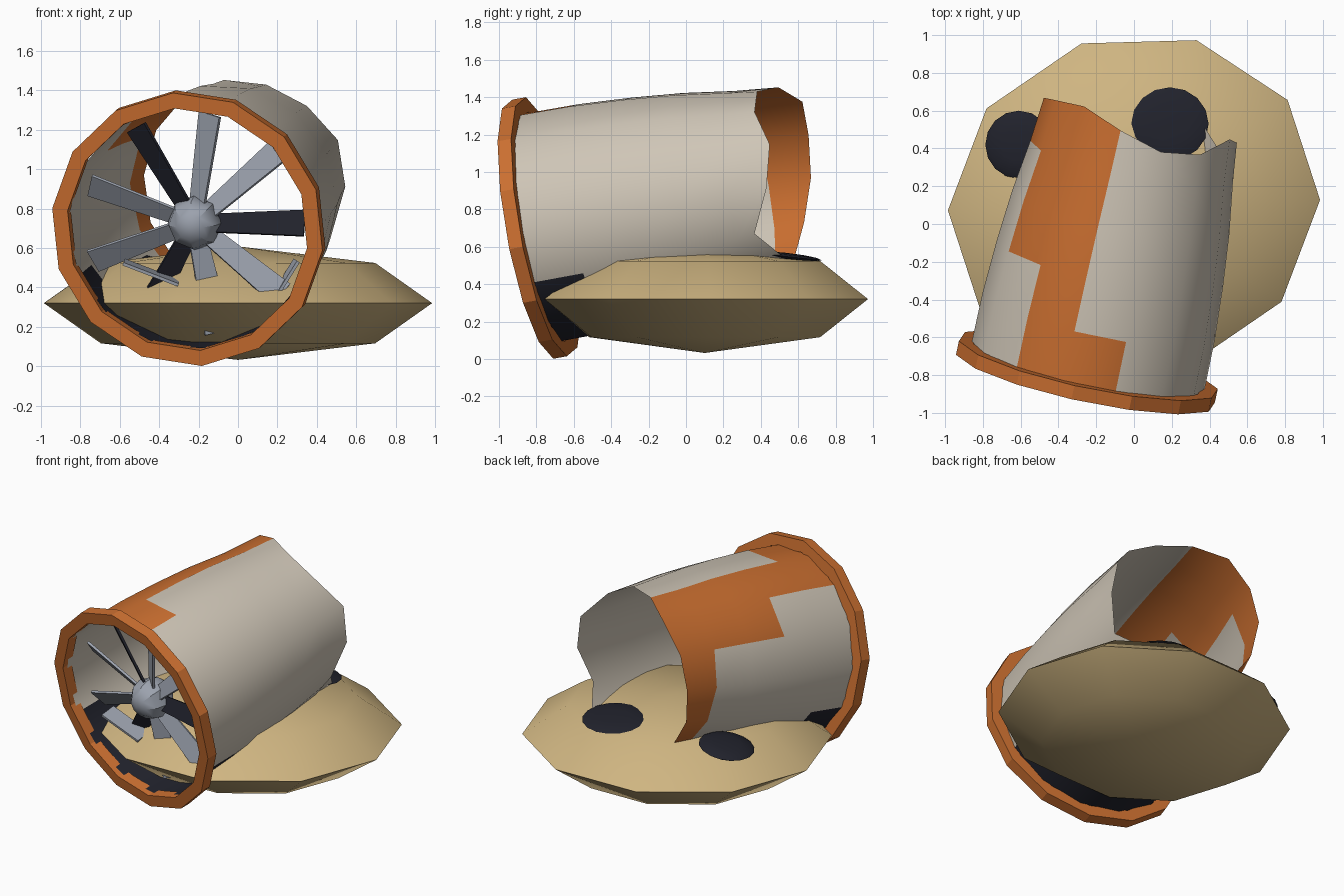
import bpy
import bmesh
from math import sin, cos, radians, tau
from mathutils import Matrix, Vector

if "Cube" in bpy.data.objects:
    bpy.data.objects.remove(bpy.data.objects["Cube"], do_unlink=True)


def material(name, rgb):
    m = bpy.data.materials.new(name)
    m.use_nodes = True
    m.diffuse_color = (*rgb, 1)
    m.node_tree.nodes["Principled BSDF"].inputs["Base Color"].default_value = (*rgb, 1)
    return m


SAND = material("sand", (0.62, 0.46, 0.22))
CREAM = material("cream paint", (0.62, 0.56, 0.47))
ORANGE = material("orange paint", (0.6, 0.16, 0.03))
SOOT = material("charcoal", (0.015, 0.016, 0.025))
METAL = material("grey metal", (0.33, 0.36, 0.42))

# Engine frame: local z runs backwards along the axis, local y is up
YAW, PITCH = radians(12), radians(10)
axis = Vector((sin(YAW) * cos(PITCH), cos(YAW) * cos(PITCH), sin(PITCH)))
side = Vector((cos(YAW), -sin(YAW), 0))
up = side.cross(axis)
ENGINE = Matrix((side, up, axis)).transposed().to_4x4()
ENGINE.translation = (-0.25, -0.785, 0.70)
SIDES = 14


def add(name, bm, mats, matrix=Matrix(), smooth=False):
    mesh = bpy.data.meshes.new(name)
    bm.to_mesh(mesh)
    bm.free()
    obj = bpy.data.objects.new(name, mesh)
    bpy.context.collection.objects.link(obj)
    for m in mats:
        mesh.materials.append(m)
    mesh.transform(matrix)
    if smooth:
        bpy.ops.object.select_all(action="DESELECT")
        obj.select_set(True)
        bpy.context.view_layer.objects.active = obj
        bpy.ops.object.shade_smooth_by_angle(angle=radians(32))
    return obj


def ellipsoid(name, mat, centre, radii, segments, rings, turn=Matrix()):
    bm = bmesh.new()
    bmesh.ops.create_uvsphere(bm, u_segments=segments, v_segments=rings, radius=1)
    place = Matrix.Translation(centre) @ turn @ Matrix.Diagonal((*radii, 1))
    return add(name, bm, [mat], place, True)


def ring_of(bm, radius, depths, start):
    """One loop of vertices around the engine axis."""
    return [bm.verts.new((radius * cos(start + tau * i / SIDES),
                          radius * sin(start + tau * i / SIDES), depths[i]))
            for i in range(SIDES)]


def bridge(bm, a, b):
    return [bm.faces.new((a[i], a[(i + 1) % SIDES], b[(i + 1) % SIDES], b[i]))
            for i in range(SIDES)]


# Sand mound and scorch patches
ellipsoid("sand_mound", SAND, (0, 0.1, 0.32), (0.994, 0.9, 0.288), 10, 4,
          Matrix.Rotation(radians(18), 4, "Z"))
ellipsoid("scorch_patch_rear", SOOT, (0.19, 0.53, 0.548), (0.205, 0.195, 0.02), 16, 6,
          Matrix.Rotation(radians(-6), 4, "X"))
ellipsoid("scorch_patch_side", SOOT, (-0.61, 0.42, 0.525), (0.18, 0.18, 0.03), 16, 6,
          Matrix.Rotation(radians(-10), 4, "Y"))

# Intake lip
bm = bmesh.new()
loops = [ring_of(bm, r, [d] * SIDES, radians(94))
         for r, d in ((0.705, -0.035), (0.705, 0.04), (0.625, 0.04), (0.625, -0.035))]
for k in range(4):
    bridge(bm, loops[k], loops[(k + 1) % 4])
add("intake_lip", bm, [ORANGE], ENGINE)

# Cowling: tapering shell with a torn rear edge, panels painted by row and column
torn = (1.40, 1.47, 1.44, 1.40, 1.33, 1.27, 1.30,
        1.30, 1.38, 1.36, 1.25, 1.37, 1.42, 1.35)
torn = torn[:9] + (1.25, 1.37, 1.42, 1.34, 1.33)
profile = ((0.63, 0.0), (0.628, 0.31), (0.612, 0.6), (0.587, 0.88), (0.548, 1.16))
bm = bmesh.new()
loops = [ring_of(bm, r, [d] * SIDES, radians(100)) for r, d in profile]
loops.append(ring_of(bm, 0.525, torn, radians(100)))
for row in range(len(loops) - 1):
    for col, face in enumerate(bridge(bm, loops[row], loops[row + 1])):
        if (col == 0 or (col == SIDES - 1 and row == 0)
                or (col == 1 and row >= 2) or (col <= 5 and row == 4)):
            face.material_index = 1
        elif (4 <= col <= 8 and row == 0) or (5 <= col <= 7 and row == 1):
            face.material_index = 2
add("engine_cowling", bm, [CREAM, ORANGE, SOOT], ENGINE, True)

# Fan hub and blades
HUB = ENGINE @ Matrix.Translation((0, 0, 0.15))
ellipsoid("fan_hub", METAL, HUB.translation, (0.14, 0.14, 0.14), 8, 6, HUB.to_3x3().to_4x4())


def plate(name, mat, matrix, length, width, taper=1.0):
    bm = bmesh.new()
    bmesh.ops.create_cube(bm, size=1)
    for v in bm.verts:
        v.co.y *= width * (taper if v.co.x < 0 else 1)
        v.co.x *= length
        v.co.z *= 0.016
    add(name, bm, [mat], matrix)


for i in range(9):
    pose = (HUB @ Matrix.Rotation(radians(40 * i), 4, "Z")
            @ Matrix.Translation((0.335, 0, 0)) @ Matrix.Rotation(radians(30), 4, "X"))
    plate(f"fan_blade_{i + 1}", METAL if i % 3 else SOOT, pose, 0.47, 0.14, 0.7)

# Snapped blade tips resting on the sand
for name, spot, turn, tilt, length in (
        ("broken_tip_left", (-0.44, -0.62, 0.475), 21, 75, 0.30),
        ("broken_tip_right", (0.25, -0.62, 0.46), -58, 75, 0.18)):
    pose = (Matrix.Translation(spot) @ Matrix.Rotation(radians(turn), 4, "Y")
            @ Matrix.Rotation(radians(tilt - 65), 4, "X"))
    plate(name, METAL, pose, length, 0.12)
